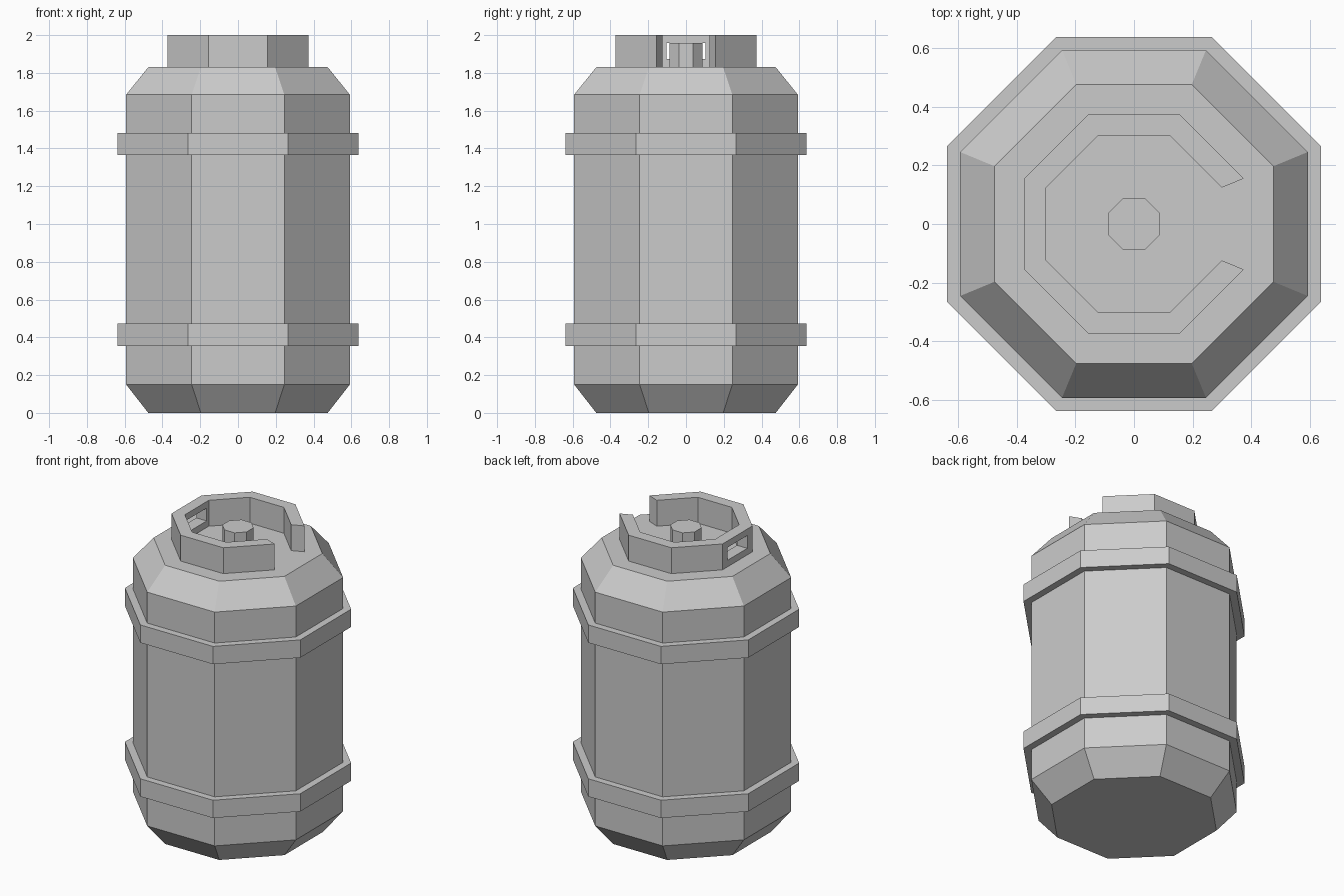
import bpy
import bmesh
from math import cos, sin, radians

if "Cube" in bpy.data.objects:
    bpy.data.objects.remove(bpy.data.objects["Cube"])

SIDES = 8


def add_object(name, bm):
    bmesh.ops.recalc_face_normals(bm, faces=bm.faces)
    mesh = bpy.data.meshes.new(name)
    bm.to_mesh(mesh)
    bm.free()
    obj = bpy.data.objects.new(name, mesh)
    bpy.context.collection.objects.link(obj)
    return obj


def lathe(name, profile, loop=False, segments=SIDES):
    """Turn (flat-to-centre distance, z) points into an octagonal form.
    loop closes the profile on itself (ring); fewer segments leave a gap on +x."""
    bm = bmesh.new()
    full = segments == SIDES
    columns = []
    for k in range(segments + (0 if full else 1)):
        a = radians(22.5 + 45 * k)
        columns.append([bm.verts.new((r / cos(radians(22.5)) * cos(a),
                                      r / cos(radians(22.5)) * sin(a), z))
                        for r, z in profile])
    n = len(profile)
    for k in range(segments):
        a, b = columns[k], columns[(k + 1) % len(columns)]
        for i in range(n if loop else n - 1):
            j = (i + 1) % n
            bm.faces.new((a[i], b[i], b[j], a[j]))
    if not loop:
        # Flat bottom and top
        bm.faces.new([c[0] for c in columns])
        bm.faces.new([c[-1] for c in columns])
    elif not full:
        # Cut ends of the open ring
        bm.faces.new(columns[0])
        bm.faces.new(columns[-1])
    return add_object(name, bm)


def ring_profile(inner, outer, z0, z1):
    return [(inner, z0), (outer, z0), (outer, z1), (inner, z1)]


# Tank body with chamfered ends
lathe("tank_body", [(0.475, 0), (0.592, 0.15), (0.592, 1.685), (0.475, 1.83)])

# Raised bands
for name, z in (("lower_band", 0.355), ("upper_band", 1.365)):
    lathe(name, ring_profile(0.592, 0.637, z, z + 0.117), loop=True)

# Valve stub
lathe("valve", [(0.088, 1.83), (0.088, 1.957)])

# Guard collar, open on the right side
collar = lathe("guard_collar", ring_profile(0.299, 0.374, 1.83, 2.0),
               loop=True, segments=7)

# Hand hole through the left side of the collar
bm = bmesh.new()
bmesh.ops.create_cube(bm, size=1)
bmesh.ops.scale(bm, vec=(0.2, 0.204, 0.084), verts=bm.verts)
bmesh.ops.translate(bm, vec=(-0.337, 0, 1.915), verts=bm.verts)
cutter = add_object("hand_hole_cutter", bm)
cutter.hide_render = True
cutter.hide_set(True)
cut = collar.modifiers.new("hand_hole", "BOOLEAN")
cut.operation = "DIFFERENCE"
cut.solver = "EXACT"
cut.object = cutter
